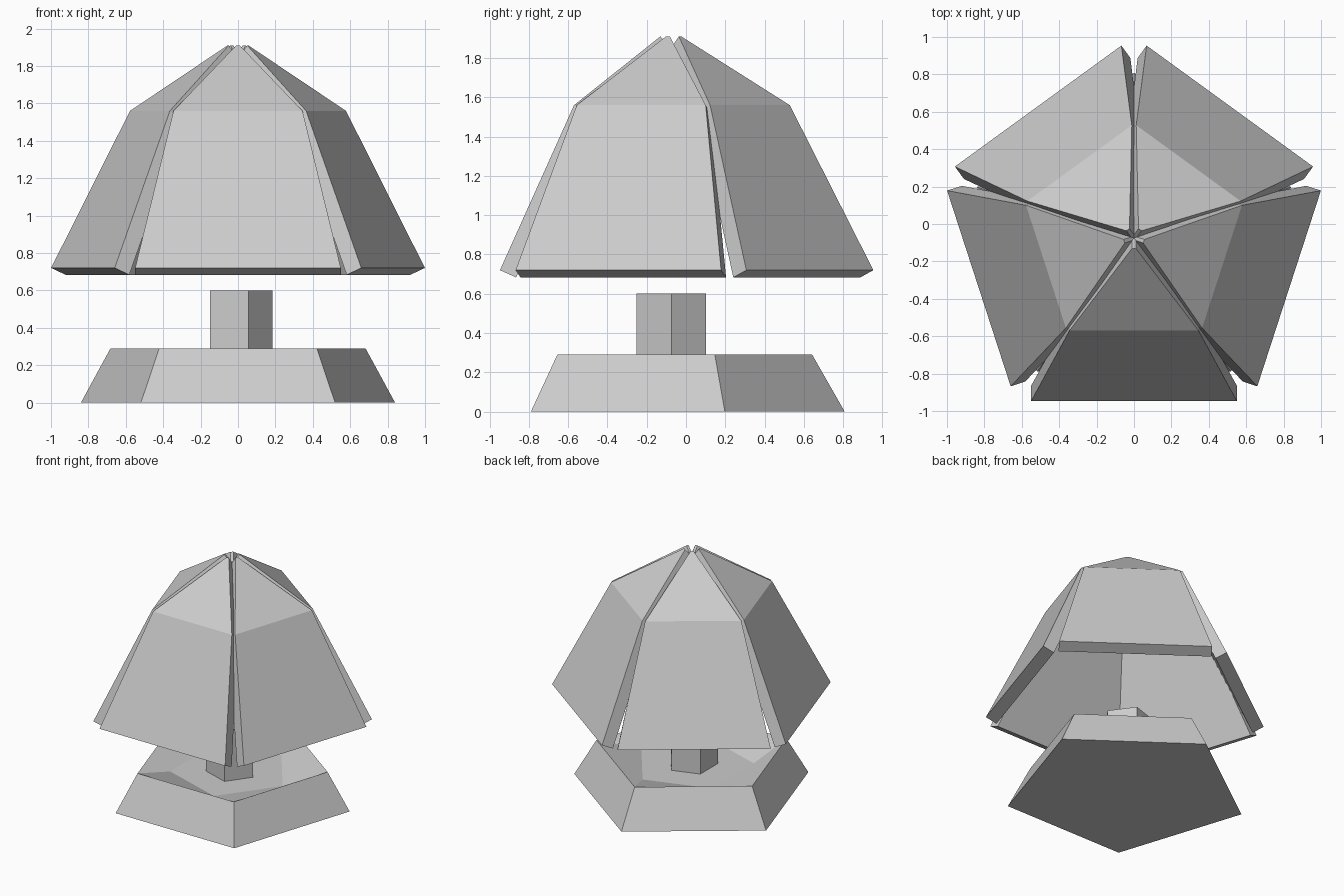
import bpy
import bmesh
from math import radians, sin, cos, tau
from mathutils import Matrix

if "Cube" in bpy.data.objects:
    bpy.data.objects.remove(bpy.data.objects["Cube"])

CENTRE = Matrix.Translation((0, -0.075, 0))  # axis shared by all parts


def ring(bm, radius, z, start):
    """Pentagon of vertices with its first corner at the start angle."""
    a = radians(start)
    return [bm.verts.new((radius * cos(a + tau * i / 5), radius * sin(a + tau * i / 5), z))
            for i in range(5)]


def stacked_pentagons(name, levels):
    """Closed solid joining successive (radius, z, start angle) pentagons."""
    bm = bmesh.new()
    rings = [ring(bm, *level) for level in levels]
    for lower, upper in zip(rings, rings[1:]):
        for i in range(5):
            j = (i + 1) % 5
            bm.faces.new((lower[i], lower[j], upper[j], upper[i]))
    bm.faces.new(rings[0][::-1])
    bm.faces.new(rings[-1])
    return finish(name, bm, CENTRE)


def finish(name, bm, matrix):
    bmesh.ops.recalc_face_normals(bm, faces=bm.faces) if len(bm.faces) > 2 else None
    mesh = bpy.data.meshes.new(name)
    bm.to_mesh(mesh)
    bm.free()
    obj = bpy.data.objects.new(name, mesh)
    obj.matrix_world = matrix
    bpy.context.collection.objects.link(obj)
    return obj


def shade_panel(name, angle):
    """Folded plate: (half width, distance from axis, height) per row."""
    bm = bmesh.new()
    rows = [(0.55, 0.872, 0.72), (0.345, 0.495, 1.56), (0.01, 0.055, 1.91)]
    pairs = [[bm.verts.new((s * w, -d, z)) for s in (-1, 1)] for w, d, z in rows]
    for (a, b), (c, d) in zip(pairs, pairs[1:]):
        bm.faces.new((a, b, d, c))
    obj = finish(name, bm, CENTRE @ Matrix.Rotation(angle, 4, 'Z'))
    thick = obj.modifiers.new("thickness", 'SOLIDIFY')
    thick.thickness = 0.09
    thick.offset = -1
    thick.use_even_offset = True


# Tapered base with a sunken, slightly twisted floor
stacked_pentagons("base", [(0.883, 0, 18), (0.717, 0.29, 18), (0.444, 0.2, 0)])

# Short stem standing on the sunken floor
stacked_pentagons("stem", [(0.185, 0.2, 0), (0.185, 0.6, 0)])

# Five thick folded panels forming the shade
for k in range(5):
    shade_panel(f"shade_panel_{k + 1}", tau * k / 5)
